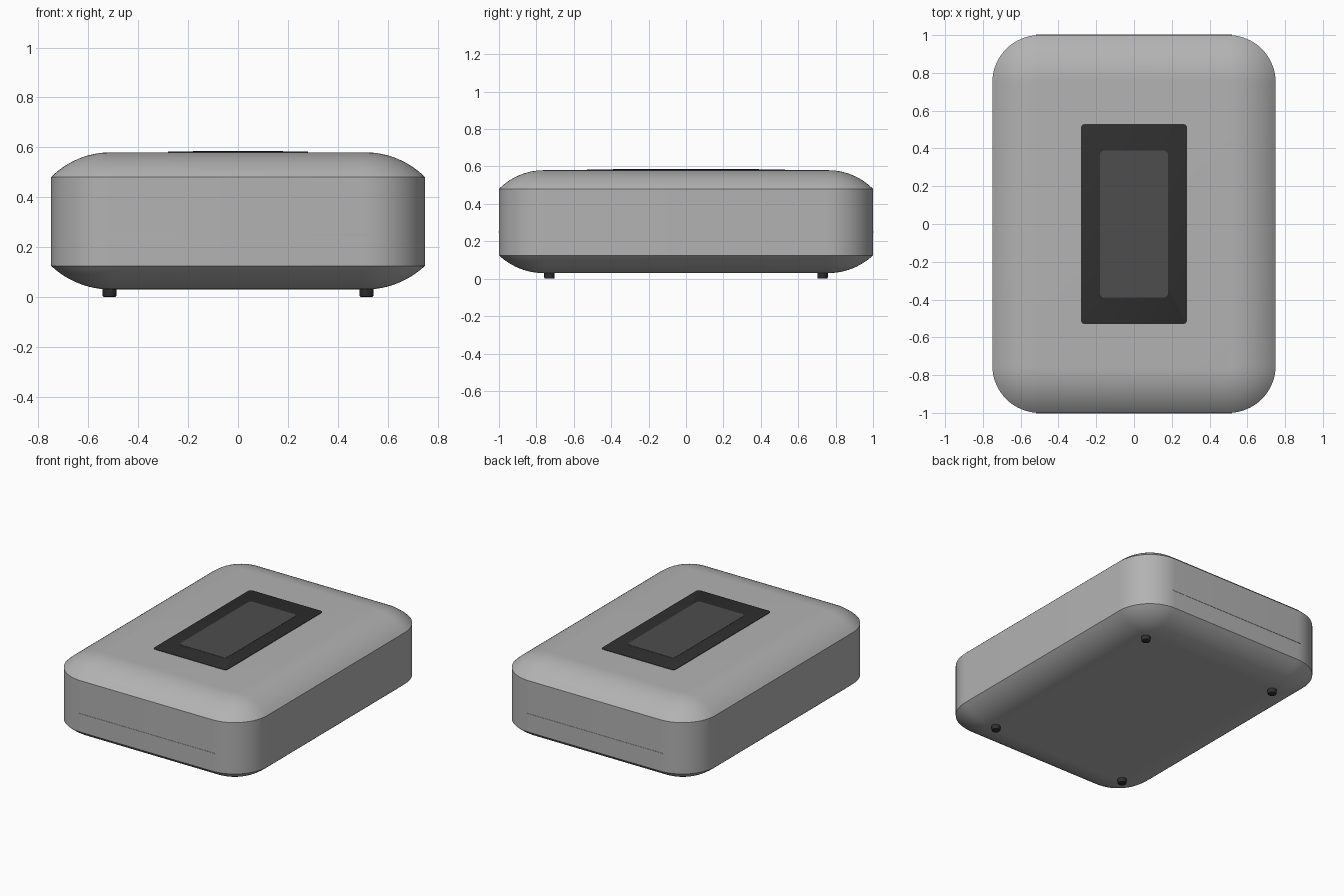
import bpy, bmesh, math

if "Cube" in bpy.data.objects:
    bpy.data.objects.remove(bpy.data.objects["Cube"])


def material(name, v):
    m = bpy.data.materials.new(name)
    m.diffuse_color = (v, v, v, 1)
    m.use_nodes = True
    m.node_tree.nodes["Principled BSDF"].inputs["Base Color"].default_value = m.diffuse_color
    return m


GREY = material("light grey shell", 0.45)
BLACK = material("black bezel", 0.028)
GLASS = material("dark grey screen", 0.075)
RUBBER = material("black rubber", 0.03)


def outline(hx, hy, r, seg):
    """Rounded rectangle as a list of 2D points."""
    pts = []
    for k, (sx, sy) in enumerate([(1, 1), (-1, 1), (-1, -1), (1, -1)]):
        for i in range(seg + 1):
            a = math.pi / 2 * (k + i / seg)
            pts.append((sx * (hx - r) + r * math.cos(a), sy * (hy - r) + r * math.sin(a)))
    return pts


def loft(name, hx, hy, r, layers, mat, seg=16, angle=30):
    """Stack rounded rectangles: layers are (inset, z)."""
    bm = bmesh.new()
    rings = [[bm.verts.new((x, y, z)) for x, y in outline(hx - d, hy - d, r - d, seg)]
             for d, z in layers]
    n = len(rings[0])
    for a, b in zip(rings, rings[1:]):
        for i in range(n):
            j = (i + 1) % n
            bm.faces.new((a[i], a[j], b[j], b[i]))
    bm.faces.new(rings[0][::-1])
    bm.faces.new(rings[-1])
    me = bpy.data.meshes.new(name)
    bm.to_mesh(me)
    bm.free()
    me.materials.append(mat)
    ob = bpy.data.objects.new(name, me)
    bpy.context.collection.objects.link(ob)
    bpy.ops.object.select_all(action='DESELECT')
    ob.select_set(True)
    bpy.context.view_layer.objects.active = ob
    bpy.ops.object.shade_smooth_by_angle(angle=math.radians(angle))
    return ob


def shoulder(width, drop, steps=12):
    """Arc from the side wall to the flat face: (inset, rise)."""
    R = (width ** 2 + drop ** 2) / (2 * drop)
    end = math.asin(width / R)
    return [(width - R * math.sin(end * (1 - i / steps)),
             drop - R * (1 - math.cos(end * (1 - i / steps)))) for i in range(steps + 1)]


# Shell: arched underside, straight wall, arched top
low = [(d, 0.125 - h) for d, h in shoulder(0.24, 0.095)][::-1]
high = [(d, 0.48 + h) for d, h in shoulder(0.24, 0.10)]
loft("shell", 0.75, 1.0, 0.25, low + high, GREY)

# Display bezel and screen plates on top
loft("display_bezel", 0.28, 0.53, 0.02, [(0, 0.575), (0, 0.583), (0.002, 0.584)], BLACK, 6)
loft("display_screen", 0.18, 0.39, 0.025, [(0, 0.58), (0, 0.5855)], GLASS, 6)

# Faint seam ridges on the front and back walls
for name, s in (("front_seam", -1), ("back_seam", 1)):
    ob = loft(name, 0.52, 0.003, 0.002, [(0, 0.247), (0, 0.253)], GREY, 3)
    ob.location.y = s * 0.999

# Four rubber feet
for sx, side in ((-1, "left"), (1, "right")):
    for sy, end in ((-1, "front"), (1, "back")):
        foot = loft(f"{end}_{side}_foot", 0.028, 0.028, 0.028,
                    [(0.006, 0), (0.002, 0.002), (0, 0.006), (0, 0.04)], RUBBER, 6)
        foot.location = (sx * 0.515, sy * 0.73, 0)
